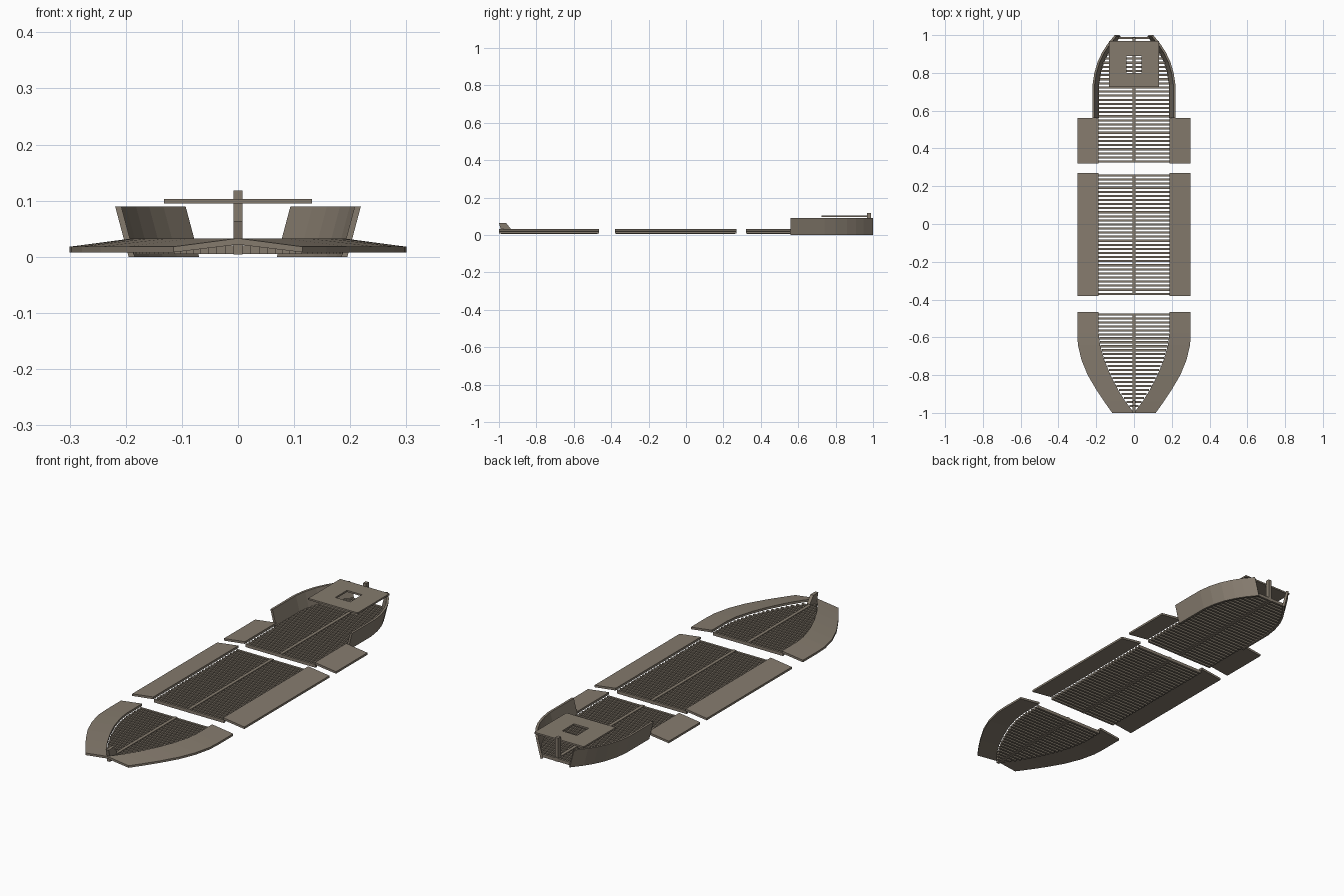
import bpy, bmesh, math

cube = bpy.data.objects.get("Cube")
if cube:
    bpy.data.objects.remove(cube, do_unlink=True)

wood = bpy.data.materials.new("weathered wood")
wood.use_nodes = True
COLOR = (0.235, 0.198, 0.155, 1)
wood.diffuse_color = COLOR
wood.node_tree.nodes["Principled BSDF"].inputs["Base Color"].default_value = COLOR


def finish(name, bm):
    bmesh.ops.recalc_face_normals(bm, faces=bm.faces)
    mesh = bpy.data.meshes.new(name)
    bm.to_mesh(mesh)
    bm.free()
    mesh.materials.append(wood)
    obj = bpy.data.objects.new(name, mesh)
    bpy.context.collection.objects.link(obj)
    return obj


def add_loft(bm, rings):
    """Skin four-sided rings into a closed bar."""
    loops = [[bm.verts.new(p) for p in ring] for ring in rings]
    for a, b in zip(loops, loops[1:]):
        for i in range(4):
            j = (i + 1) % 4
            bm.faces.new((a[i], a[j], b[j], b[i]))
    bm.faces.new(loops[0])
    bm.faces.new(loops[-1])


def add_box(bm, x0, x1, y0, y1, z0, z1):
    add_loft(bm, [[(x0, y, z0), (x1, y, z0), (x1, y, z1), (x0, y, z1)] for y in (y0, y1)])


def interp(points, y):
    for (ya, xa), (yb, xb) in zip(points, points[1:]):
        if ya <= y <= yb:
            return xa + (xb - xa) * (y - ya) / (yb - ya)
    return points[0][1] if y < points[0][0] else points[-1][1]


# Plan outlines as (y, half width)
bow_inner = [(-1, 0.0), (-0.94, 0.045), (-0.88, 0.083), (-0.8, 0.124),
             (-0.72, 0.157), (-0.64, 0.18), (-0.58, 0.187), (-0.465, 0.187)]
bow_outer = [(-1, 0.115), (-0.94, 0.158), (-0.88, 0.198), (-0.8, 0.245),
             (-0.72, 0.278), (-0.64, 0.297), (-0.58, 0.3), (-0.465, 0.3)]
stern = [(0.56, 0.195), (0.74, 0.195), (0.8, 0.186), (0.86, 0.168),
         (0.91, 0.144), (0.95, 0.118), (0.98, 0.094), (1.0, 0.078)]


def side_decks(name, inner, outer):
    """Sloping side planking, high inboard and low outboard."""
    for label, s in (("left", 1), ("right", -1)):
        bm = bmesh.new()
        add_loft(bm, [[(s * a, y, 0.022), (s * b, y, 0.008), (s * b, y, 0.018), (s * a, y, 0.033)]
                      for (y, a), (_, b) in zip(inner, outer)])
        finish(f"{name}_side_deck_{label}", bm)


def ribbed_floor(name, y0, y1, width, count):
    """Cross beams and a centre keelson."""
    bm = bmesh.new()
    step = (y1 - y0 - 0.011) / (count - 1)
    for i in range(count):
        y = y0 + i * step
        w = max(width(y), 0.008)
        add_box(bm, -w, w, y, y + 0.011, 0.005, 0.02)
    finish(name + "_floor_ribs", bm)
    bm = bmesh.new()
    add_box(bm, -0.008, 0.008, y0, y1, 0.004, 0.023)
    finish(name + "_keelson", bm)


def straight(x, y0, y1):
    return [(y0, x), (y1, x)]


# Bow, middle and stern sections
side_decks("bow", bow_inner, bow_outer)
side_decks("middle", straight(0.187, -0.38, 0.27), straight(0.3, -0.38, 0.27))
side_decks("stern", straight(0.187, 0.32, 0.56), straight(0.3, 0.32, 0.56))
ribbed_floor("bow", -0.99, -0.473, lambda y: interp(bow_inner, y), 25)
ribbed_floor("middle", -0.375, 0.262, lambda y: 0.187, 30)
ribbed_floor("stern", 0.325, 0.99, lambda y: interp(stern, y) - 0.008, 31)

# Flared stern bulwarks
for label, s in (("left", 1), ("right", -1)):
    bm = bmesh.new()
    rings = []
    for i, (y, x) in enumerate(stern):
        a, b = stern[max(i - 1, 0)], stern[min(i + 1, len(stern) - 1)]
        dy, dx = b[0] - a[0], b[1] - a[1]
        length = math.hypot(dx, dy)
        nx, ny = dy / length * 0.011, -dx / length * 0.011
        top = x + 0.024
        ends = [(x - nx, y - ny, 0), (x, y, 0), (top, y, 0.09), (top - nx, y - ny, 0.09)]
        rings.append([(s * px, py, pz) for px, py, pz in ends])
    add_loft(bm, rings)
    finish("stern_bulwark_" + label, bm)

# Raised stern deck around a square hatch
bm = bmesh.new()
for x0, x1, y0, y1 in ((-0.132, -0.04, 0.725, 0.97), (0.04, 0.132, 0.725, 0.97),
                       (-0.04, 0.04, 0.725, 0.8), (-0.04, 0.04, 0.89, 0.97)):
    add_box(bm, x0, x1, y0, y1, 0.095, 0.103)
finish("stern_deck", bm)

# Stem and stern posts
bm = bmesh.new()
side = [(-0.985, 0.01), (-0.935, 0.03), (-0.962, 0.064), (-1.0, 0.064)]
add_loft(bm, [[(x, y, z) for y, z in side] for x in (-0.008, 0.008)])
finish("stem_post", bm)
bm = bmesh.new()
add_box(bm, -0.008, 0.008, 0.967, 0.988, 0.005, 0.118)
finish("stern_post", bm)
